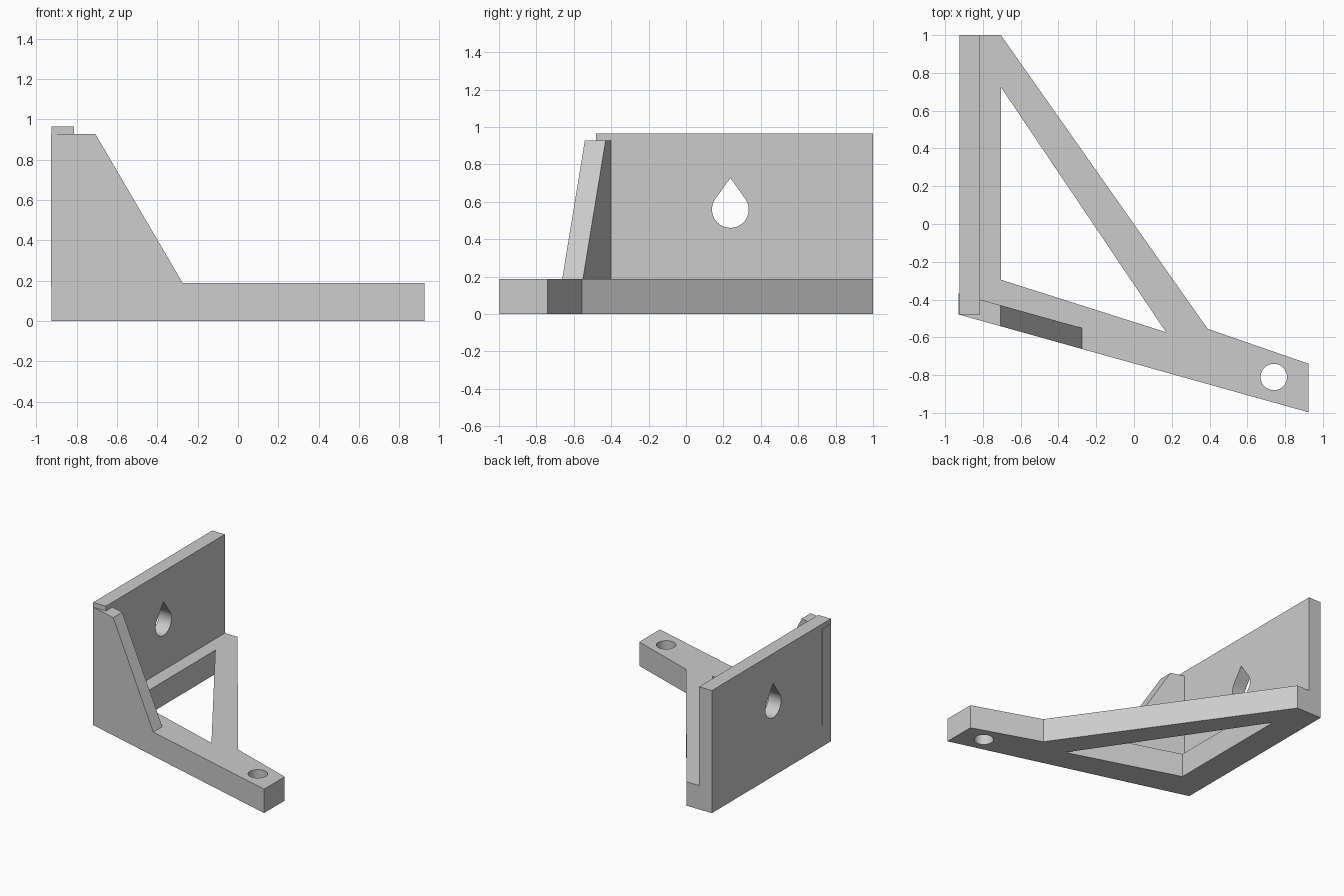
import bpy, bmesh, math
from mathutils import Vector

if "Cube" in bpy.data.objects:
    bpy.data.objects.remove(bpy.data.objects["Cube"], do_unlink=True)

grey = bpy.data.materials.new("light grey")
grey.use_nodes = True
colour = (0.6, 0.6, 0.6, 1)
grey.diffuse_color = colour
grey.node_tree.nodes["Principled BSDF"].inputs["Base Color"].default_value = colour


def arc(cx, cy, r, start=0, end=360, steps=48):
    """Points on an arc; a full circle leaves out the repeated last point."""
    n = steps if end - start >= 360 else steps - 1
    angles = [math.radians(start + (end - start) * i / n) for i in range(steps)]
    return [(cx + r * math.cos(a), cy + r * math.sin(a)) for a in angles]


def extrude_loops(name, loops, place, depth):
    """Fill an outline with its holes and extrude it along depth."""
    bm = bmesh.new()
    for loop in loops:
        verts = [bm.verts.new(place(*p)) for p in loop]
        for a, b in zip(verts, verts[1:] + verts[:1]):
            bm.edges.new((a, b))
    bmesh.ops.triangle_fill(bm, edges=bm.edges[:], use_beauty=True,
                            normal=Vector(depth).normalized())
    result = bmesh.ops.extrude_face_region(bm, geom=bm.faces[:], use_keep_orig=True)
    moved = [v for v in result["geom"] if isinstance(v, bmesh.types.BMVert)]
    bmesh.ops.translate(bm, verts=moved, vec=depth)
    bmesh.ops.recalc_face_normals(bm, faces=bm.faces[:])
    mesh = bpy.data.meshes.new(name)
    bm.to_mesh(mesh)
    bm.free()
    mesh.materials.append(grey)
    obj = bpy.data.objects.new(name, mesh)
    bpy.context.collection.objects.link(obj)
    bpy.ops.object.select_all(action='DESELECT')
    obj.select_set(True)
    bpy.context.view_layer.objects.active = obj
    bpy.ops.object.shade_smooth_by_angle(angle=math.radians(30))
    return obj


base_top = 0.188

# Triangular base frame with its arm, window and bolt hole
outline = [(-0.925, -0.48), (0.925, -0.997), (0.925, -0.74),
           (0.39, -0.555), (-0.705, 1), (-0.925, 1)]
window = [(-0.705, 0.725), (-0.705, -0.295), (0.17, -0.573)]
bolt_hole = arc(0.74, -0.81, 0.07)
extrude_loops("base_frame", [outline, window, bolt_hole],
              lambda x, y: (x, y, 0), (0, 0, base_top))

# Upright plate with a teardrop hole
panel = [(-0.48, base_top), (1, base_top), (1, 0.965), (-0.48, 0.965)]
teardrop = [(0.237, 0.728)] + arc(0.237, 0.559, 0.098, 145, 395)
extrude_loops("upright_plate", [panel, teardrop],
              lambda y, z: (-0.925, y, z), (0.111, 0, 0))

# Sloping gusset that follows the slanted front edge of the base
gusset = [(-0.929, 0.17), (-0.264, 0.17), (-0.274, base_top),
          (-0.707, 0.927), (-0.929, 0.927)]
extrude_loops("gusset", [gusset],
              lambda x, z: (x, -0.48 - 0.2795 * (x + 0.925), z), (0, 0.111, 0))
